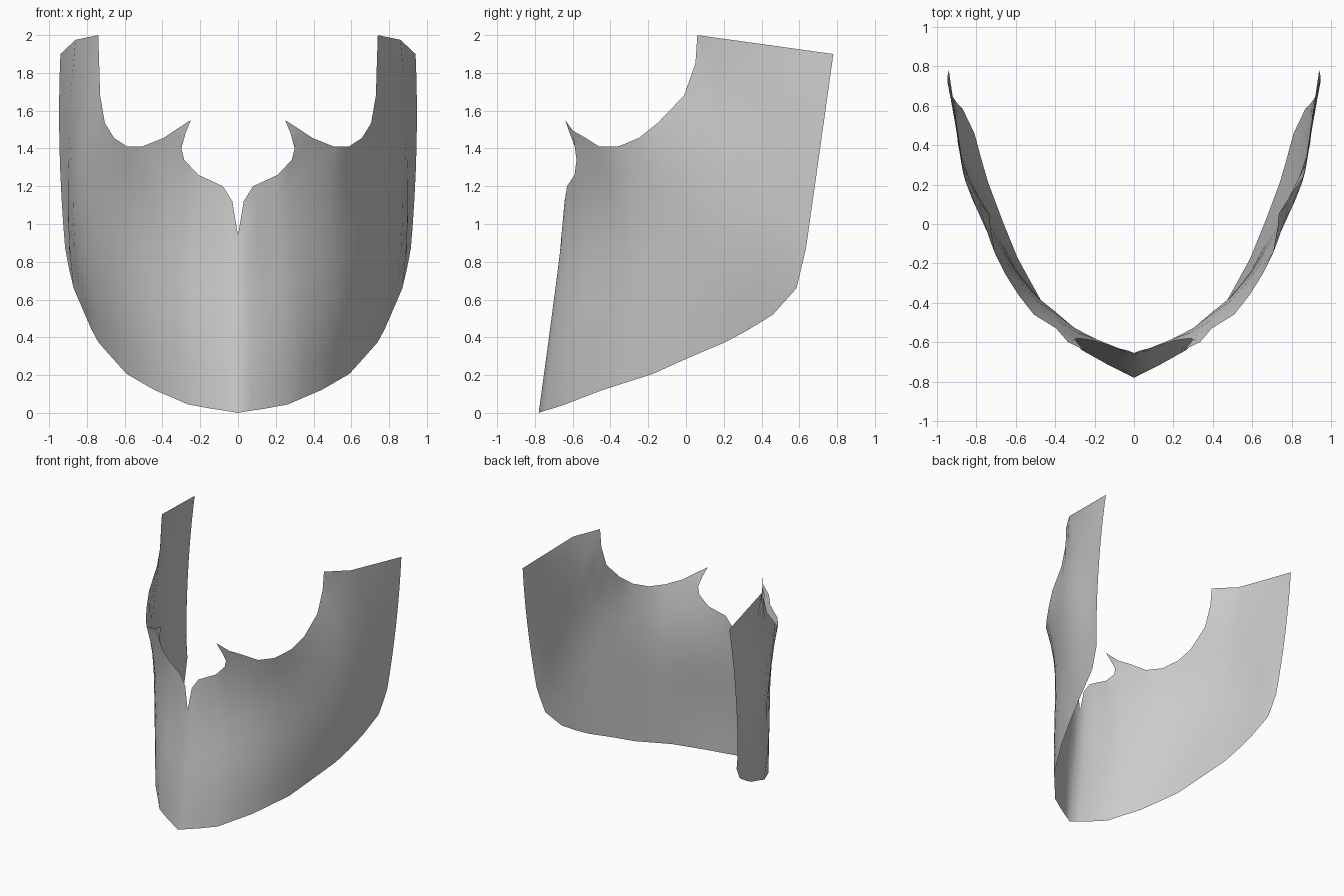
import bpy, bmesh, math
from mathutils import Vector

# Ribs of the right half: point on lower edge, mid height, upper edge
RIBS = [
    ((0, -.78, 0), (0, -.715, .48), (0, -.655, .94)),
    ((.07, -.745, .012), (.06, -.69, .58), (.03, -.643, 1.12)),
    ((.14, -.71, .022), (.12, -.655, .63), (.08, -.63, 1.20)),
    ((.265, -.64, .045), (.24, -.59, .67), (.21, -.59, 1.26)),
    ((.345, -.55, .08), (.32, -.53, .72), (.285, -.58, 1.34)),
    ((.44, -.444, .12), (.42, -.435, .77), (.395, -.53, 1.455)),
    ((.51, -.32, .16), (.50, -.36, .79), (.508, -.46, 1.41)),
    ((.59, -.174, .207), (.588, -.25, .82), (.587, -.36, 1.41)),
    ((.665, .01, .29), (.67, -.115, .89), (.656, -.25, 1.455)),
    ((.74, .21, .375), (.77, .05, .97), (.705, -.15, 1.535)),
    ((.775, .33, .44), (.832, .17, 1.06), (.73, -.01, 1.68)),
    ((.81, .46, .52), (.868, .26, 1.19), (.735, .05, 1.85)),
    ((.87, .585, .66), (.885, .36, 1.33), (.74, .06, 2.0)),
    ((.895, .61, .765), (.90, .48, 1.37), (.86, .24, 1.975)),
    ((.915, .635, .87), (.945, .71, 1.4), (.94, .78, 1.9)),
]
ROWS = 8


def rib_point(i, t):
    """Curve through the three points of a rib, swelling out low and in high."""
    a, m, b = (Vector(p) for p in RIBS[i])
    p = a * (1 - t) * (1 - 2 * t) + m * 4 * t * (1 - t) + b * t * (2 * t - 1)
    swell = .018 * math.sin(math.pi * min(i / 10, 1)) * math.sin(2 * math.pi * t)
    outward = Vector((i / 10, i / 10 - 1, 0)).normalized()
    return p + outward * swell


bm = bmesh.new()

# Curved jaw shell skinned across the ribs
grid = [[bm.verts.new(rib_point(i, j / ROWS)) for j in range(ROWS + 1)]
        for i in range(len(RIBS))]
for left, right in zip(grid, grid[1:]):
    for j in range(ROWS):
        bm.faces.new((left[j], right[j], right[j + 1], left[j + 1]))

# Pointed barb beside the front notch
neck, outer, tip, inner = (bm.verts.new(p) for p in (
    (.30, -.585, 1.40), (.335, -.60, 1.495), (.25, -.64, 1.55), (.278, -.615, 1.48)))
bm.faces.new((grid[4][-1], grid[5][-1], outer, neck))
bm.faces.new((neck, outer, tip, inner))

mesh = bpy.data.meshes.new("jaw_guard")
bm.to_mesh(mesh)
bm.free()
guard = bpy.data.objects.new("jaw_guard", mesh)
bpy.context.collection.objects.link(guard)

# Mirror to the other side, welded along the chin line
mirror = guard.modifiers.new("mirror", 'MIRROR')
mirror.use_clip = True
mirror.merge_threshold = 0.001

for poly in mesh.polygons:
    poly.use_smooth = True
